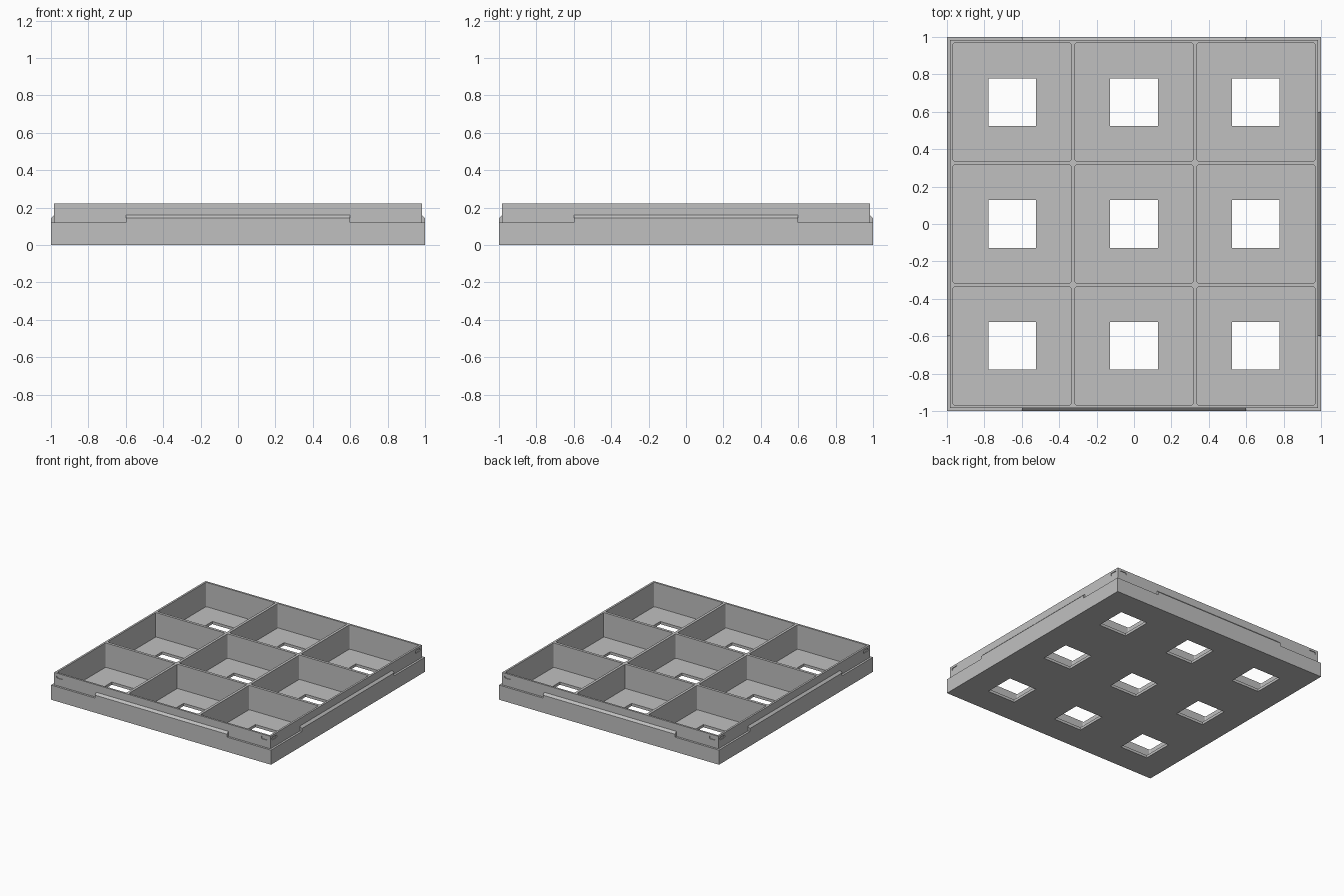
import bpy, bmesh, math
from mathutils import Matrix, Vector

cube = bpy.data.objects.get("Cube")
if cube:
    bpy.data.objects.remove(cube, do_unlink=True)

H = 0.222          # overall height
BASE_H = 0.12      # height of the wide lower block
WALL = 0.983       # half width of the upper wall
FLOOR = 0.022      # floor thickness
PITCH = 0.652      # compartment spacing
CELL = 0.315       # half width of a compartment
HOLE = 0.127       # half width of a floor opening

grey = bpy.data.materials.new("plain grey")
colour = (0.53, 0.53, 0.53, 1)
grey.diffuse_color = colour
grey.use_nodes = True
grey.node_tree.nodes["Principled BSDF"].inputs["Base Color"].default_value = colour


def finish(bm, name):
    bmesh.ops.recalc_face_normals(bm, faces=bm.faces)
    mesh = bpy.data.meshes.new(name)
    bm.to_mesh(mesh)
    bm.free()
    mesh.materials.append(grey)
    obj = bpy.data.objects.new(name, mesh)
    bpy.context.collection.objects.link(obj)
    return obj


def box(name, low, high, round_axis=None, radius=0.0):
    """Box between two corners, optionally rounded along one axis."""
    low, high = Vector(low), Vector(high)
    bm = bmesh.new()
    bmesh.ops.create_cube(bm, size=1)
    bmesh.ops.scale(bm, vec=high - low, verts=bm.verts)
    bmesh.ops.translate(bm, vec=(low + high) / 2, verts=bm.verts)
    if round_axis is not None:
        edges = [e for e in bm.edges
                 if abs((e.verts[0].co - e.verts[1].co)[round_axis]) > 1e-5]
        bmesh.ops.bevel(bm, geom=edges, offset=radius, segments=3,
                        profile=0.5, affect='EDGES')
    return finish(bm, name)


def prism(name, profile, half_length):
    """Sweep a (y, z) profile along x."""
    bm = bmesh.new()
    face = bm.faces.new([bm.verts.new((-half_length, y, z)) for y, z in profile])
    swept = bmesh.ops.extrude_face_region(bm, geom=[face])["geom"]
    bmesh.ops.translate(bm, vec=(2 * half_length, 0, 0),
                        verts=[v for v in swept if isinstance(v, bmesh.types.BMVert)])
    return finish(bm, name)


def combine(target, tool, operation):
    """Apply a boolean and discard the tool."""
    mod = target.modifiers.new("combine", 'BOOLEAN')
    mod.operation, mod.solver, mod.object = operation, 'EXACT', tool
    bpy.context.view_layer.objects.active = target
    bpy.ops.object.modifier_apply(modifier=mod.name)
    bpy.data.objects.remove(tool, do_unlink=True)


# Lower block with the narrower upper rim
tray = box("compartment_tray", (-1, -1, 0), (1, 1, BASE_H))
combine(tray, box("rim", (-WALL, -WALL, 0.05), (WALL, WALL, H)), 'UNION')

# Chamfered lip and two shallow detents on each side
for quarter in range(4):
    turn = Matrix.Rotation(quarter * math.pi / 2, 4, 'Z')
    lip = prism("lip", [(-0.97, 0.1), (-1, 0.1), (-1, 0.144),
                        (-WALL, 0.161), (-0.97, 0.161)], 0.6)
    lip.data.transform(turn)
    combine(tray, lip, 'UNION')
    for side in (-1, 1):
        x = side * 0.93
        detent = box("detent", (x - 0.03, -1.05, 0.182), (x + 0.03, 0.006 - WALL, 0.204),
                     round_axis=1, radius=0.008)
        detent.data.transform(turn)
        combine(tray, detent, 'DIFFERENCE')

# Nine compartments, each with a square opening in its floor
for i in (-1, 0, 1):
    for j in (-1, 0, 1):
        x, y = i * PITCH, j * PITCH
        combine(tray, box("pocket", (x - CELL, y - CELL, FLOOR), (x + CELL, y + CELL, 0.4),
                          round_axis=2, radius=0.008), 'DIFFERENCE')
        combine(tray, box("opening", (x - HOLE, y - HOLE, -0.2),
                          (x + HOLE, y + HOLE, 0.1)), 'DIFFERENCE')
